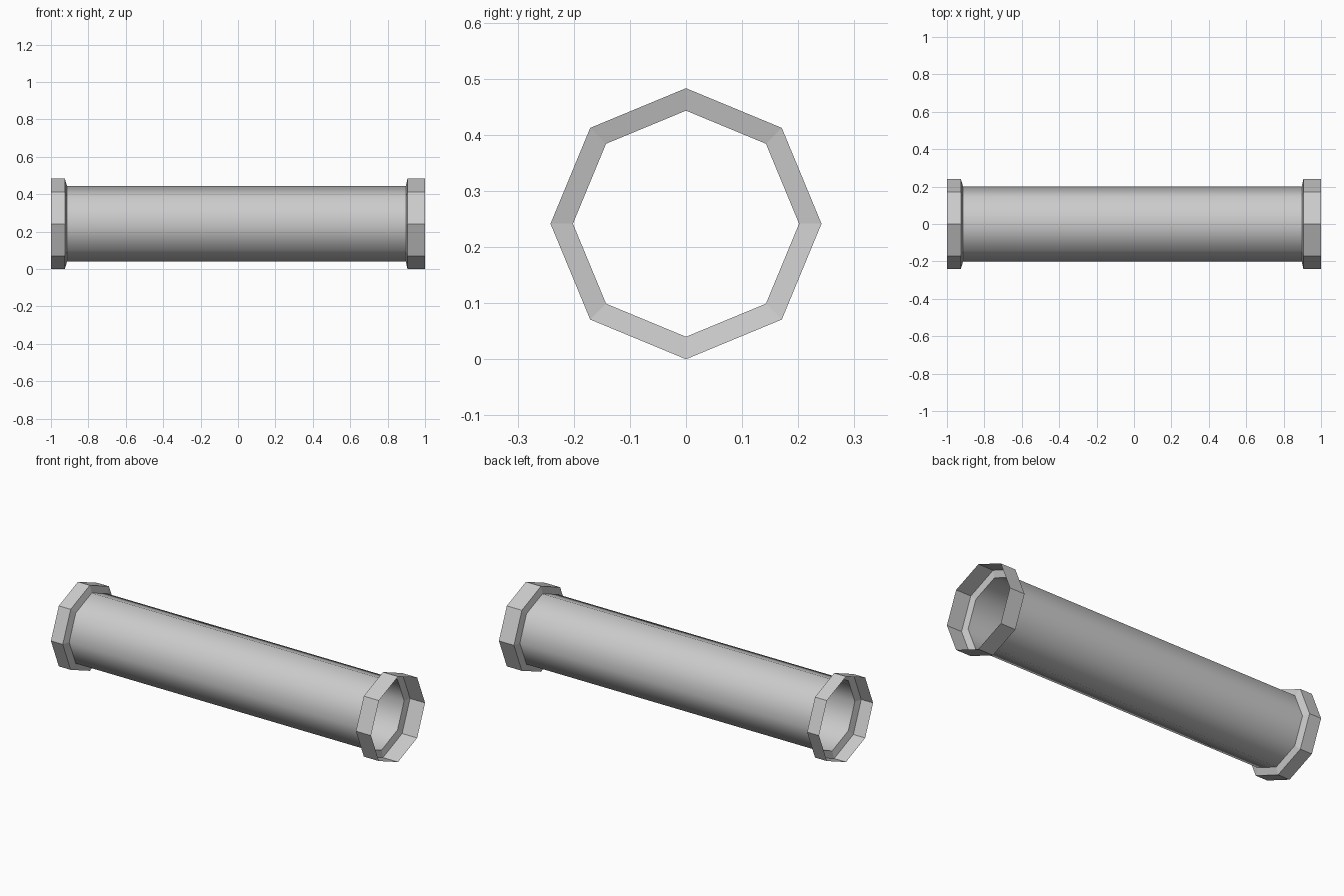
import bpy
from math import sin, cos, pi

SIDES = 8
AXIS_Z = 0.2415
R_PIPE, R_COLLAR = 0.2015, 0.2415

cube = bpy.data.objects.get("Cube")
if cube:
    bpy.data.objects.remove(cube, do_unlink=True)

# Grey metal
metal = bpy.data.materials.new("grey_metal")
metal.use_nodes = True
metal.diffuse_color = (0.6, 0.6, 0.6, 1)
metal.node_tree.nodes["Principled BSDF"].inputs["Base Color"].default_value = (0.6, 0.6, 0.6, 1)


def octagon_shell(name, profile, smooth):
    """Open shell around the x axis from (x, radius) rings, left to right."""
    verts, faces = [], []
    for x, r in profile:
        for i in range(SIDES):
            a = 2 * pi * i / SIDES
            verts.append((x, r * cos(a), AXIS_Z + r * sin(a)))
    for k in range(len(profile) - 1):
        for i in range(SIDES):
            a, b = k * SIDES + i, k * SIDES + (i + 1) % SIDES
            faces.append((a, a + SIDES, b + SIDES, b))
    mesh = bpy.data.meshes.new(name)
    mesh.from_pydata(verts, [], faces)
    mesh.flip_normals()
    mesh.materials.append(metal)
    for p in mesh.polygons:
        p.use_smooth = smooth
    obj = bpy.data.objects.new(name, mesh)
    bpy.context.collection.objects.link(obj)
    return obj


# Smooth hollow pipe with a wider faceted socket at each end
octagon_shell("pipe_body", [(-0.914, R_PIPE), (0.897, R_PIPE)], True)
octagon_shell("right_collar", [(-1, R_COLLAR), (-0.926, R_COLLAR), (-0.914, R_PIPE)], False)
octagon_shell("left_collar", [(0.897, R_PIPE), (0.906, R_COLLAR), (1, R_COLLAR)], False)
